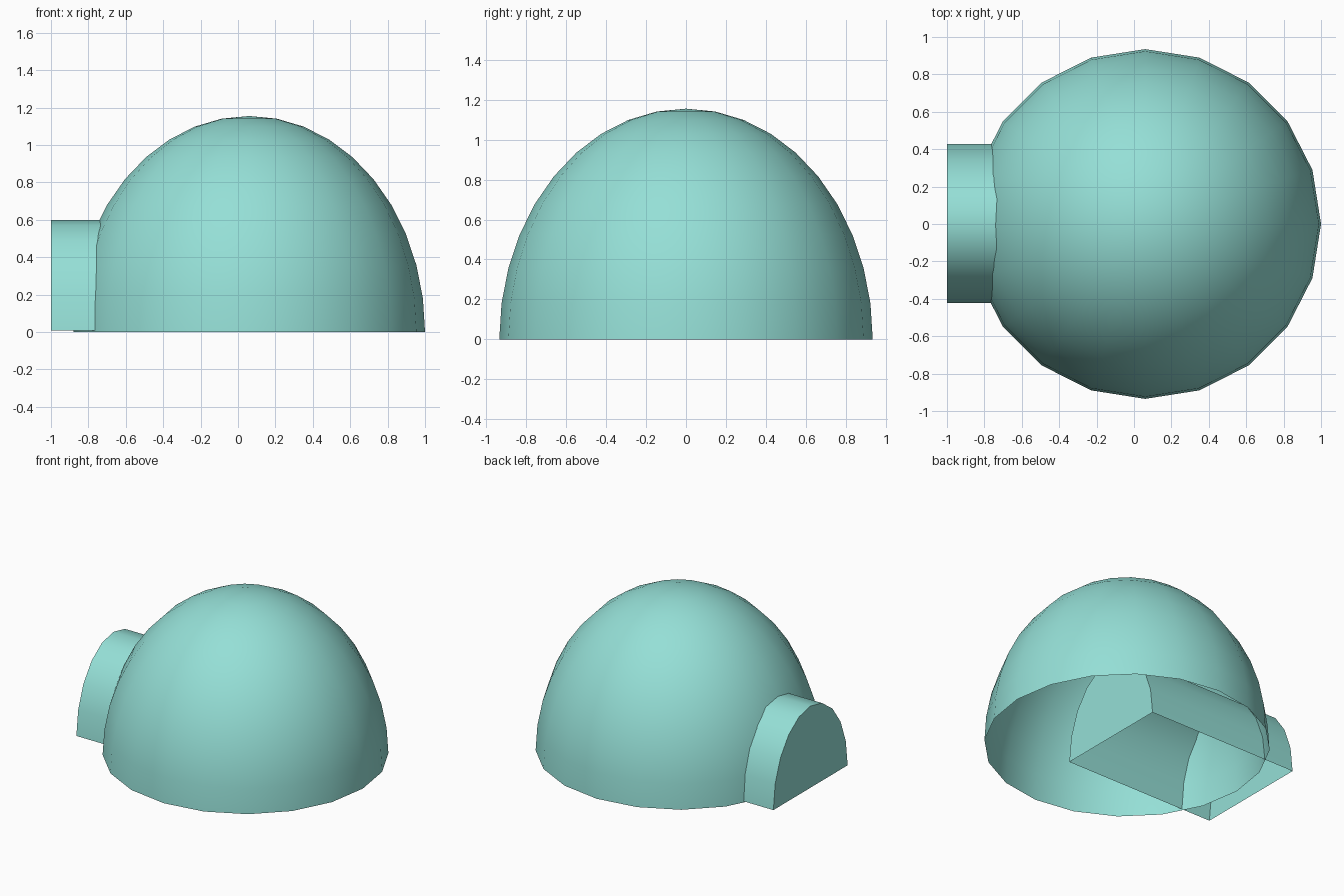
import bpy, bmesh, math
from mathutils import Matrix, Vector

if "Cube" in bpy.data.objects:
    bpy.data.objects.remove(bpy.data.objects["Cube"])

ice = bpy.data.materials.new("pale_teal_ice")
ice.diffuse_color = (0.30, 0.74, 0.675, 1.0)
ice.use_nodes = True
ice.node_tree.nodes["Principled BSDF"].inputs["Base Color"].default_value = ice.diffuse_color


def make_part(name, bm):
    mesh = bpy.data.meshes.new(name)
    bm.to_mesh(mesh)
    bm.free()
    mesh.materials.append(ice)
    obj = bpy.data.objects.new(name, mesh)
    bpy.context.collection.objects.link(obj)
    bpy.ops.object.select_all(action='DESELECT')
    obj.select_set(True)
    bpy.context.view_layer.objects.active = obj
    bpy.ops.object.shade_smooth_by_angle(angle=math.radians(35))
    return obj


# Dome: upper half of a 20-sided sphere, stretched upwards, open underneath
bm = bmesh.new()
bmesh.ops.create_uvsphere(bm, u_segments=20, v_segments=20, radius=1.0)
low = [v for v in bm.verts if v.co.z < -0.01]
bmesh.ops.delete(bm, geom=low, context='VERTS')
bmesh.ops.transform(bm, verts=bm.verts,
                    matrix=Matrix.Translation((0.06, 0, 0)) @ Matrix.Diagonal((0.94, 0.935, 1.155, 1)))
for v in bm.verts:
    v.co.z = max(v.co.z, 0.0)
make_part("dome", bm)

# Entrance tunnel: arched half cylinder, capped at both ends, open underneath,
# running through the dome wall to its middle
SIDES = 10
X_OUT, X_IN = -1.0, 0.2
bm = bmesh.new()
rings = []
for x in (X_OUT, X_IN):
    ring = []
    for i in range(SIDES + 1):
        a = math.pi * i / SIDES
        ring.append(bm.verts.new((x, 0.003 + 0.425 * math.cos(a), 0.008 + 0.592 * math.sin(a))))
    rings.append(ring)
outer, inner = rings
for i in range(SIDES):
    bm.faces.new((outer[i], outer[i + 1], inner[i + 1], inner[i]))
bm.faces.new(outer)
bm.faces.new(inner)
bmesh.ops.recalc_face_normals(bm, faces=bm.faces)
# make sure the end cap at the doorway faces outwards
bm.normal_update()
cap = min(bm.faces, key=lambda f: f.calc_center_median().x)
if cap.normal.x > 0:
    bmesh.ops.reverse_faces(bm, faces=bm.faces)
make_part("entrance_tunnel", bm)
